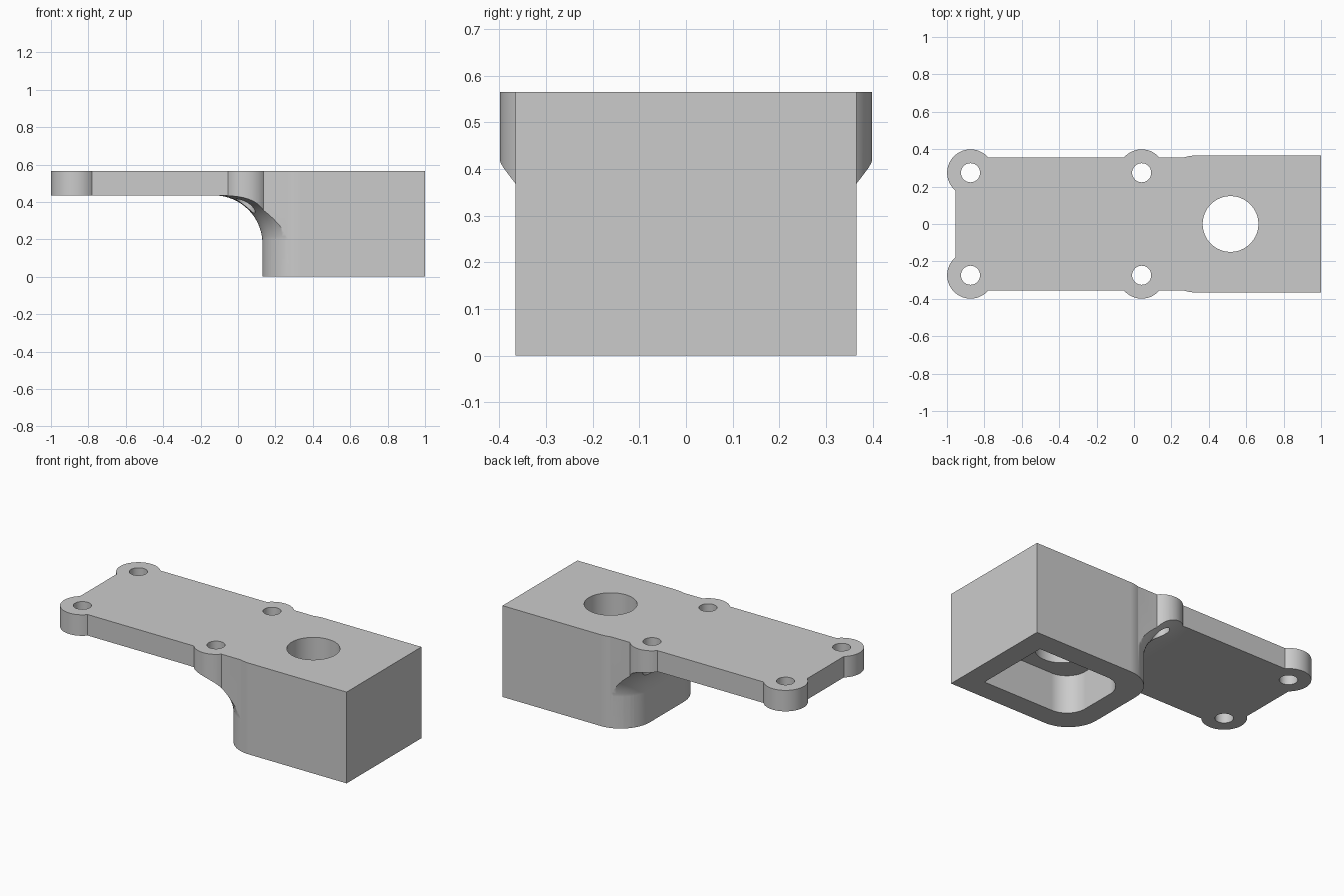
import bpy, bmesh
from math import sin, cos, pi

if "Cube" in bpy.data.objects:
    bpy.data.objects.remove(bpy.data.objects["Cube"])

TOP, PLATE_Z, WALL = 0.565, 0.435, 0.13
HALF_Y, CORNER = 0.366, 0.2
FILLET = 2 * WALL


def loft(name, rings):
    """Closed solid through a stack of equal-length rings of points."""
    bm = bmesh.new()
    loops = [[bm.verts.new(p) for p in ring] for ring in rings]
    n = len(loops[0])
    for a, b in zip(loops, loops[1:]):
        for i in range(n):
            j = (i + 1) % n
            bm.faces.new((a[i], a[j], b[j], b[i]))
    bm.faces.new(loops[0][::-1])
    bm.faces.new(loops[-1])
    bmesh.ops.recalc_face_normals(bm, faces=bm.faces)
    mesh = bpy.data.meshes.new(name)
    bm.to_mesh(mesh)
    bm.free()
    obj = bpy.data.objects.new(name, mesh)
    bpy.context.collection.objects.link(obj)
    return obj


def prism(name, outline, z0, z1):
    return loft(name, [[(x, y, z) for x, y in outline] for z in (z0, z1)])


def box(name, x0, x1, half_y, z0, z1):
    return prism(name, [(x0, -half_y), (x1, -half_y), (x1, half_y), (x0, half_y)], z0, z1)


def cylinder(name, x, y, r, z0, z1, n=64):
    return prism(name, [(x + r * cos(2 * pi * i / n), y + r * sin(2 * pi * i / n))
                        for i in range(n)], z0, z1)


def d_outline(x0, x1, half_y, r, n=16):
    """Rectangle whose two -x corners are rounded."""
    arc = [(x0 + r - r * sin(pi / 2 * i / n), half_y - r + r * cos(pi / 2 * i / n))
           for i in range(n + 1)]
    return [(x1, half_y)] + arc + [(x, -y) for x, y in reversed(arc)] + [(x1, -half_y)]


def combine(target, tool, operation):
    mod = target.modifiers.new("combine", 'BOOLEAN')
    mod.operation, mod.solver, mod.object = operation, 'EXACT', tool
    bpy.context.view_layer.objects.active = target
    bpy.ops.object.modifier_apply(modifier=mod.name)
    bpy.data.objects.remove(tool)


# Plate outline with four screw bosses, extruded deep enough to hold the fillet
screws = [(x, y) for x in (-0.874, 0.041) for y in (-0.274, 0.274)]
bracket = box("mounting_bracket", -0.955, 0.8, 0.356, 0.1, 0.7)
for x, y in screws:
    combine(bracket, cylinder("boss", x, y, 0.125, 0.1, 0.7), 'UNION')

# Underside: flat slab plus a fillet flaring out around the block
rings = []
STEPS = 20
for k in range(STEPS + 1):
    t = pi / 2 * k / STEPS
    d = FILLET * (1 - cos(t)) - 0.001
    z = PLATE_Z - FILLET + FILLET * sin(t)
    rings.append([(x, y, z) for x, y in d_outline(WALL - d, 0.9, HALF_Y + d, CORNER + d)])
rings.append([(x, y, PLATE_Z + 0.05) for x, y, z in rings[-1]])
underside = loft("underside", rings)
combine(underside, box("slab", -1.2, 0.95, 0.9, PLATE_Z, 0.8), 'UNION')
combine(bracket, underside, 'INTERSECT')

# Block with rounded inner corners, trimmed level with the plate
combine(bracket, prism("block", d_outline(WALL, 1, HALF_Y, CORNER), 0, 0.75), 'UNION')
combine(bracket, box("trim", -1.5, 1.5, 1, TOP, 1), 'DIFFERENCE')

# Pocket under the block, large bore and screw holes
pocket = prism("pocket", d_outline(2 * WALL, 1 - WALL, HALF_Y - WALL, WALL), -0.1, 0.235)
combine(bracket, pocket, 'DIFFERENCE')
combine(bracket, cylinder("bore", 0.516, 0, 0.149, 0.1, 0.8), 'DIFFERENCE')
for x, y in screws:
    combine(bracket, cylinder("screw_hole", x, y, 0.051, 0.05, 0.8, 40), 'DIFFERENCE')

# Single grey finish
grey = bpy.data.materials.new("light_grey")
grey.use_nodes = True
colour = (0.6, 0.6, 0.6, 1)
grey.diffuse_color = colour
grey.node_tree.nodes["Principled BSDF"].inputs["Base Color"].default_value = colour
bracket.data.materials.clear()
bracket.data.materials.append(grey)

bpy.ops.object.select_all(action='DESELECT')
bracket.select_set(True)
bpy.context.view_layer.objects.active = bracket
bpy.ops.object.shade_smooth_by_angle(angle=pi / 6)
weighted = bracket.modifiers.new("weighted_normals", 'WEIGHTED_NORMAL')
weighted.keep_sharp = True
